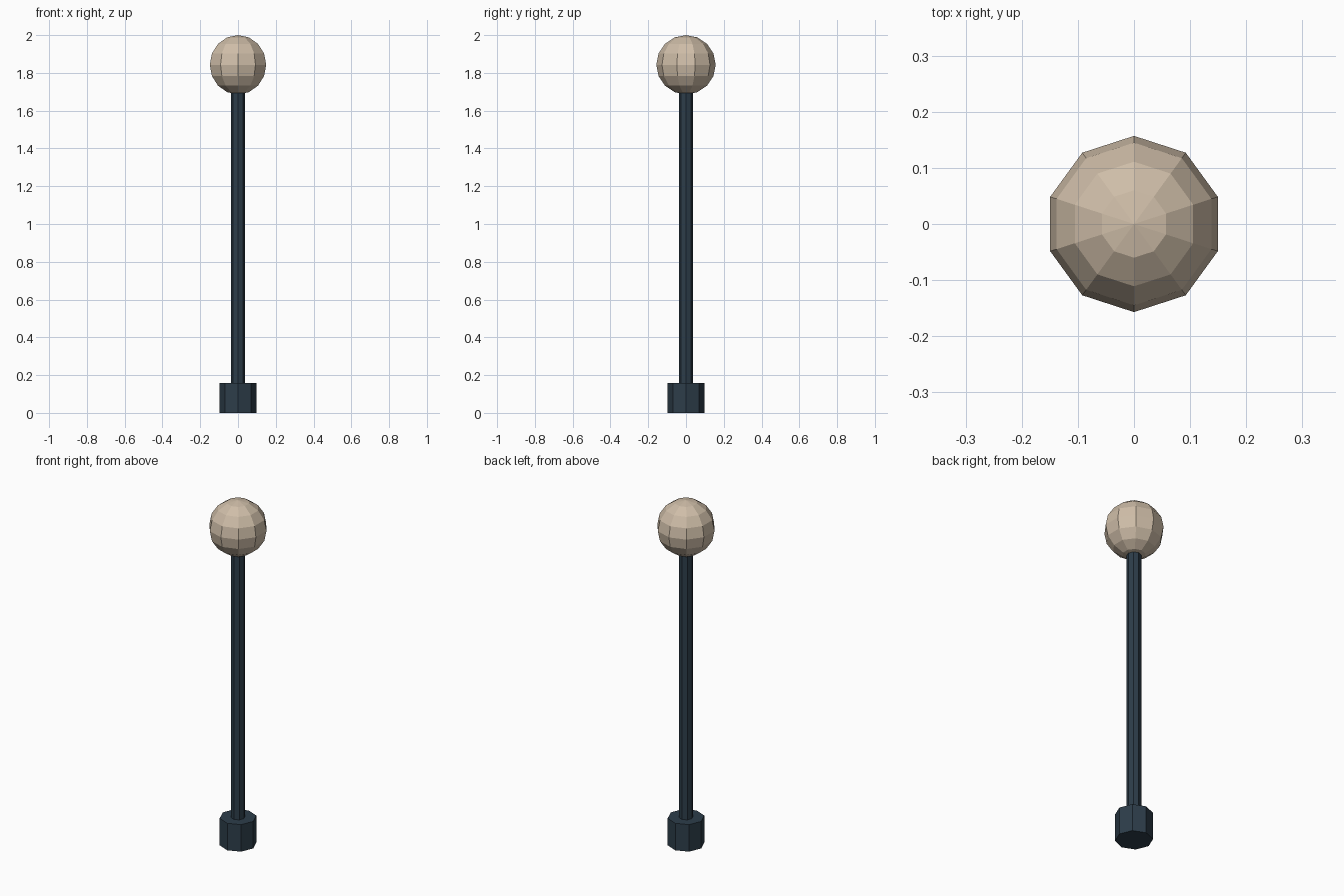
import bpy

if "Cube" in bpy.data.objects:
    bpy.data.objects.remove(bpy.data.objects["Cube"])

def material(name, rgb):
    mat = bpy.data.materials.new(name)
    mat.diffuse_color = (*rgb, 1.0)
    mat.use_nodes = True
    mat.node_tree.nodes["Principled BSDF"].inputs["Base Color"].default_value = mat.diffuse_color
    return mat

dark_metal = material("dark_metal", (0.026, 0.047, 0.068))
tan = material("tan", (0.62, 0.51, 0.39))

def octagon_prism(name, radius, z0, z1):
    # rotated so that corners point along x and y
    bpy.ops.mesh.primitive_cylinder_add(vertices=8, radius=radius, depth=z1 - z0,
                                        location=(0, 0, (z0 + z1) / 2))
    obj = bpy.context.object
    obj.name = name
    obj.data.materials.append(dark_metal)
    return obj

# Base collar and long rod
octagon_prism("base_collar", 0.098, 0.0, 0.157)
octagon_prism("rod", 0.038, 0.15, 1.72)

# Faceted ball on top
bpy.ops.mesh.primitive_uv_sphere_add(segments=10, ring_count=8, radius=0.157,
                                     location=(0, 0, 1.843))
ball = bpy.context.object
ball.name = "ball_top"
ball.data.materials.append(tan)
